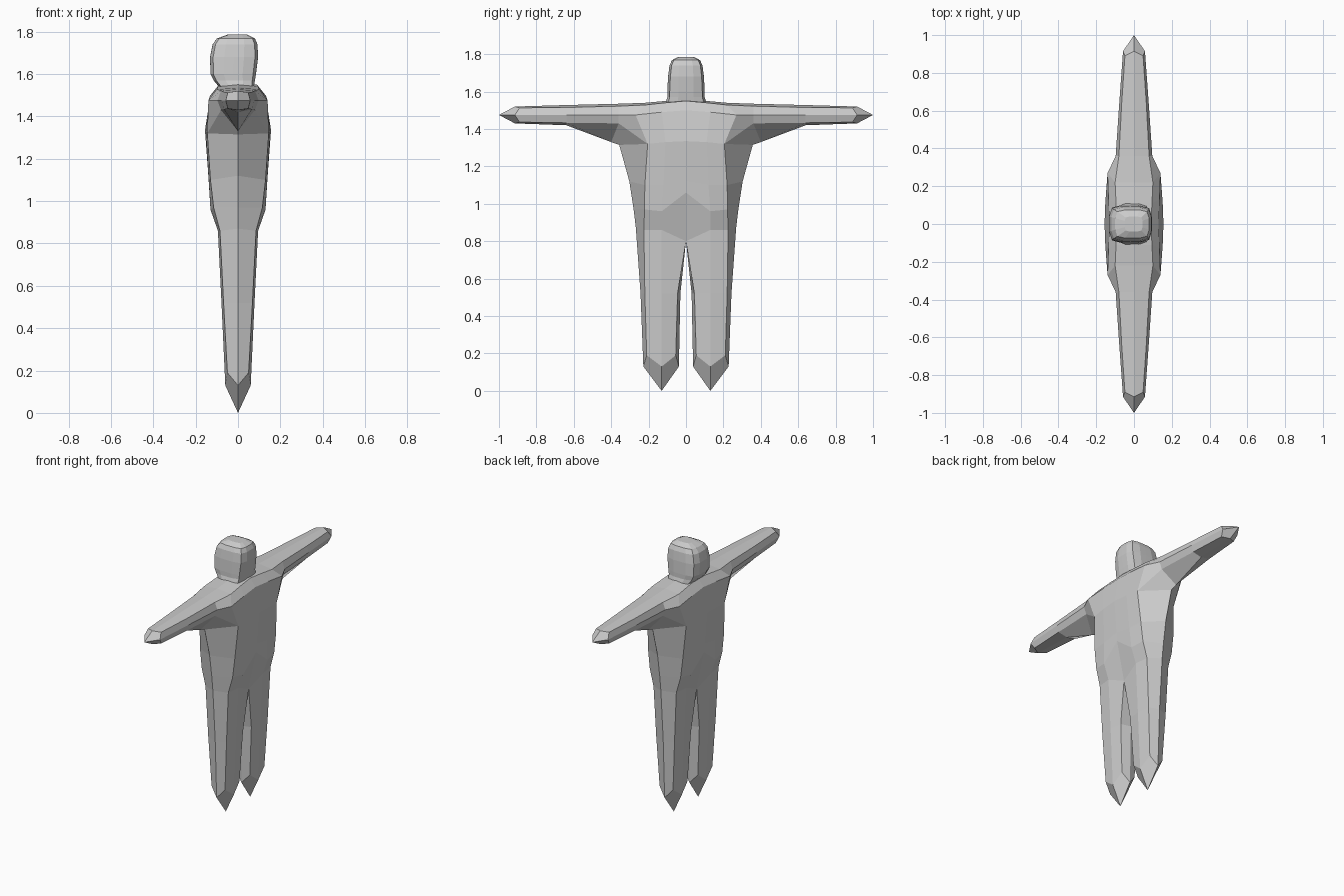
import bpy, bmesh
from math import cos, sin, pi

if "Cube" in bpy.data.objects:
    bpy.data.objects.remove(bpy.data.objects["Cube"])


def make_object(name, bm):
    bmesh.ops.recalc_face_normals(bm, faces=bm.faces)
    mesh = bpy.data.meshes.new(name)
    bm.to_mesh(mesh)
    bm.free()
    ob = bpy.data.objects.new(name, mesh)
    bpy.context.collection.objects.link(ob)
    return ob


def bridge(bm, a, b):
    """Join two rows of vertices with quads."""
    for i in range(min(len(a), len(b)) - 1):
        bm.faces.new((a[i], a[i + 1], b[i + 1], b[i]))


def fan(bm, row, tip):
    """Kite-shaped faces closing a limb: each spans middle, corner, middle."""
    for i in range(0, len(row) - 2, 2):
        bm.faces.new((row[i], row[i + 1], row[i + 2], tip))


# Body: one quarter, mirrored across both axes
bm = bmesh.new()


def row(*pts):
    return [bm.verts.new(p) for p in pts]


# Leg rows run from the outer side across the flat to the inner side
foot_tip = bm.verts.new((0, .13, 0))
ankle = row((0, .228, .13), (.05, .21, .19), (.06, .13, .13), (.05, .055, .19), (0, .038, .13))
knee = row((0, .243, .52), (.068, .22, .52), (.078, .13, .52), (.068, .045, .52), (0, .03, .52))
hip = row((0, .268, .87), (.085, .225, .86), (.095, .13, .86), (.08, 0, .80), (0, 0, .80))
fan(bm, ankle, foot_tip)
bridge(bm, ankle, knee)
bridge(bm, knee, hip)

# Torso rows run from the side to the centre line
pelvis = row((0, .28, .97), (.115, .222, .97), (.13, .13, .96), (.135, 0, 1.06))
waist = row((0, .303, 1.12), (.13, .22, 1.10), (.138, .12, 1.10), (.14, 0, 1.12))
chest = row((0, .357, 1.315), (.145, .205, 1.32), (.152, .11, 1.33), (.156, 0, 1.335))
bridge(bm, hip, pelvis)
bridge(bm, pelvis, waist)
bridge(bm, waist, chest)
collar = row((.14, .27, 1.475), (.135, .13, 1.49), (.13, 0, 1.50))
shoulder = row((.10, .22, 1.528), (.095, .11, 1.54), (.09, 0, 1.55))
spine = row((0, .22, 1.54), (0, .11, 1.55), (0, 0, 1.555))
bridge(bm, chest[1:], collar)
bridge(bm, collar, shoulder)
bridge(bm, shoulder, spine)

# Arm rows run from the underside to the top
arm_hole = [chest[0], chest[1], collar[0], shoulder[0], spine[0]]
upper = row((0, .40, 1.33), (.08, .36, 1.43), (.097, .36, 1.475), (.08, .36, 1.522), (0, .36, 1.535))
elbow = row((0, .64, 1.42), (.065, .64, 1.433), (.078, .64, 1.475), (.065, .64, 1.515), (0, .64, 1.528))
wrist = row((0, .915, 1.43), (.048, .89, 1.437), (.058, .915, 1.475), (.048, .89, 1.513), (0, .915, 1.52))
hand_tip = bm.verts.new((0, 1, 1.475))
bridge(bm, arm_hole, upper)
bridge(bm, upper, elbow)
bridge(bm, elbow, wrist)
fan(bm, wrist, hand_tip)

body = make_object("body", bm)
mirror = body.modifiers.new("mirror", 'MIRROR')
mirror.use_axis = (True, True, False)
mirror.merge_threshold = .0005

# Head: boxy rounded rings of (z, x min, x max, half width)
rings = [(1.54, -.09, .075, .11), (1.57, -.115, .08, .10), (1.60, -.13, .085, .10),
         (1.68, -.132, .095, .096), (1.74, -.12, .092, .088),
         (1.768, -.10, .08, .075), (1.786, -.05, .045, .04)]
bm = bmesh.new()
loops = []
for z, x0, x1, hy in rings:
    loop = []
    for i in range(16):
        c, s = cos(i * pi / 8), sin(i * pi / 8)
        r = (abs(c) ** 5 + abs(s) ** 5) ** -.2
        loop.append(bm.verts.new(((x0 + x1) / 2 + (x1 - x0) / 2 * c * r, hy * s * r, z)))
    loops.append(loop)
for a, b in zip(loops, loops[1:]):
    bridge(bm, a + a[:1], b + b[:1])
bm.faces.new(loops[0])
bm.faces.new(loops[-1])
make_object("head", bm)
